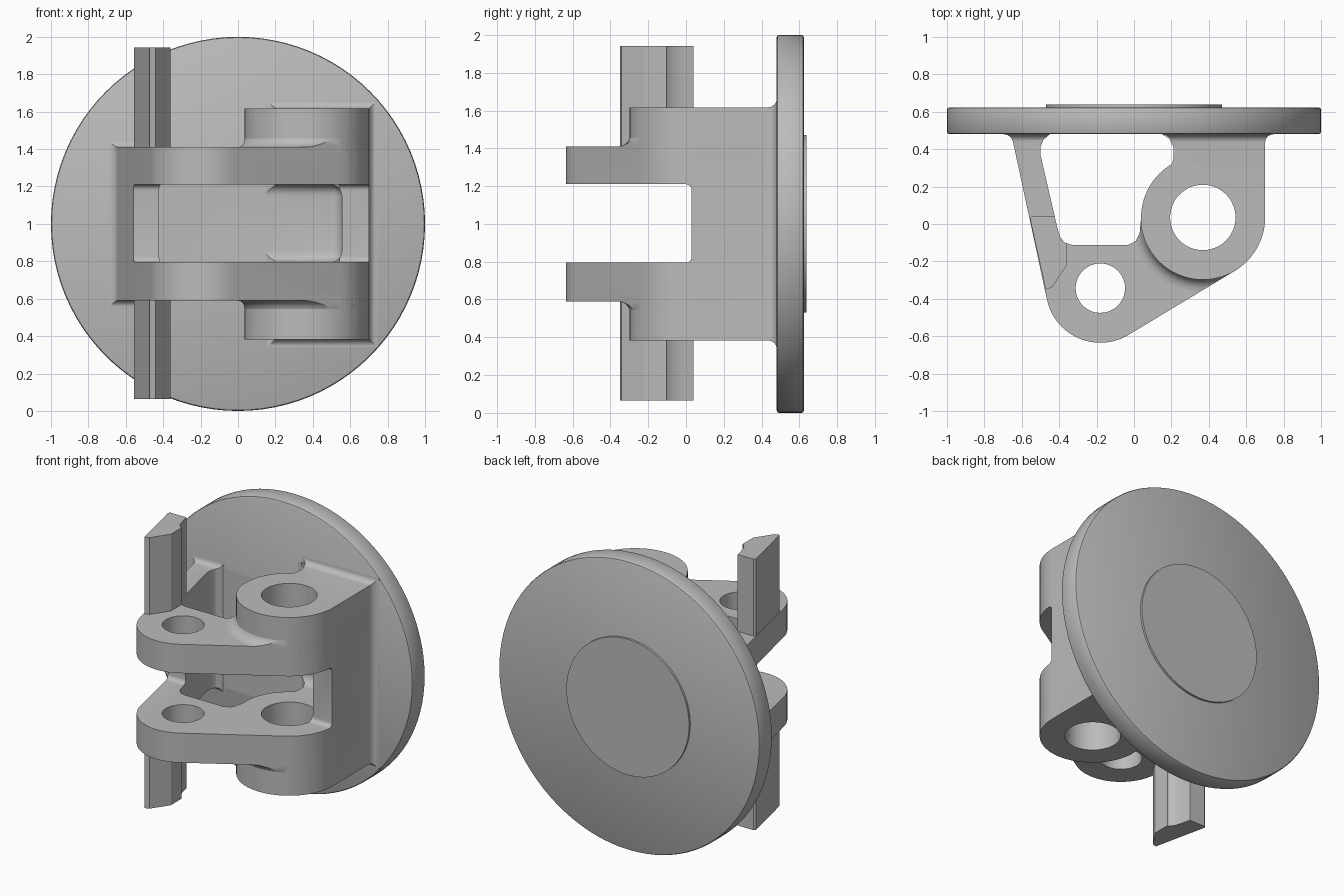
import bpy, bmesh, math
from mathutils import Vector
from mathutils.geometry import convex_hull_2d

if "Cube" in bpy.data.objects:
    bpy.data.objects.remove(bpy.data.objects["Cube"], do_unlink=True)

metal = bpy.data.materials.new("grey_metal")
metal.use_nodes = True
GREY = (0.5, 0.5, 0.5, 1)
metal.diffuse_color = GREY
metal.node_tree.nodes["Principled BSDF"].inputs["Base Color"].default_value = GREY

TOP, BACK = 1.0, 0.48        # mid height of the part, front face of the flange
PIN = (-0.18, -0.343, 0.292)  # small eye: x, y, radius
EYE = (0.368, 0.035, 0.333)   # large eye


def loft(name, rings):
    """Closed solid through matching rings of points."""
    bm = bmesh.new()
    loops = [[bm.verts.new(p) for p in ring] for ring in rings]
    n = len(loops[0])
    for a, b in zip(loops, loops[1:]):
        for i in range(n):
            j = (i + 1) % n
            bm.faces.new((a[i], a[j], b[j], b[i]))
    bm.faces.new(loops[0][::-1])
    bm.faces.new(loops[-1])
    bmesh.ops.recalc_face_normals(bm, faces=bm.faces)
    mesh = bpy.data.meshes.new(name)
    bm.to_mesh(mesh)
    bm.free()
    mesh.materials.append(metal)
    obj = bpy.data.objects.new(name, mesh)
    bpy.context.collection.objects.link(obj)
    return obj


def prism(name, pts, z0, z1):
    return loft(name, [[(x, y, z) for x, y in pts] for z in (z0, z1)])


def circle(x, y, r, n=64, a0=0, a1=360):
    count = n if a1 - a0 == 360 else n + 1
    return [(x + r * math.cos(a), y + r * math.sin(a)) for a in
            (math.radians(a0 + (a1 - a0) * i / n) for i in range(count))]


def hull(pts):
    return [pts[i] for i in convex_hull_2d([Vector(p) for p in pts])]


def apply(obj, mod):
    bpy.context.view_layer.objects.active = obj
    bpy.ops.object.modifier_apply(modifier=mod.name)


def combine(obj, other, operation):
    mod = obj.modifiers.new("combine", 'BOOLEAN')
    mod.operation, mod.object, mod.solver = operation, other, 'EXACT'
    apply(obj, mod)
    bpy.data.objects.remove(other, do_unlink=True)


def rounded_box(name, x0, x1, y0, y1, z0, z1, r):
    obj = prism(name, [(x0, y0), (x1, y0), (x1, y1), (x0, y1)], z0, z1)
    mod = obj.modifiers.new("round", 'BEVEL')
    mod.width, mod.segments = r, 5
    apply(obj, mod)
    return obj


def cove(r, steps=6):
    """Pairs of (distance to the wall, outward offset) along a concave fillet."""
    angles = [math.pi / 2 * i / steps for i in range(steps + 1)]
    return [(r * (1 - math.sin(a)), r * (1 - math.cos(a))) for a in angles]


def foot(name, x0, x1, half, r, slope=0):
    """Flared foot where an arm runs into the flange."""
    rings = []
    for d, o in cove(r) + [(-0.02, r)]:
        left = x0 - o + slope * max(d, 0)
        rings.append([(x, BACK - d, TOP + s) for x, s in
                      ((left, -half - o), (x1 + o, -half - o),
                       (x1 + o, half + o), (left, half + o))])
    return loft(name, rings)


def finish(obj):
    bpy.ops.object.select_all(action='DESELECT')
    obj.select_set(True)
    bpy.context.view_layer.objects.active = obj
    bpy.ops.object.shade_smooth_by_angle(angle=math.radians(30))


# Hinge arms: plate outline plus the taller large eye
outline = hull(circle(*PIN) + circle(*EYE) +
               [(-0.66, 0.5), (EYE[0] + EYE[2], 0.5)])
body = prism("hinge_bracket", outline, TOP - 0.41, TOP + 0.41)
eye = hull(circle(*EYE) + [(0.13, 0.5), (EYE[0] + EYE[2], 0.5)])
combine(body, prism("eye_block", eye, TOP - 0.617, TOP + 0.617), 'UNION')

# Fillet between the large eye and each plate
for side in (-1, 1):
    rings = [[(x, y, TOP + side * (0.41 + d)) for x, y in
              circle(EYE[0], EYE[1], EYE[2] - 0.003 + o)]
             for d, o in cove(0.065)]
    rings.append([(x, y, z - side * 0.03) for x, y, z in rings[-1]])
    fillet = loft("eye_fillet", rings)
    combine(fillet, prism("clip", outline, -1, 3), 'INTERSECT')
    combine(body, fillet, 'UNION')

# Flared feet on the flange
combine(body, foot("left_foot", -0.656, -0.47, 0.41, 0.04, 0.218), 'UNION')
combine(body, foot("right_foot", 0.2, EYE[0] + EYE[2], 0.617, 0.045), 'UNION')

# Upright stop bar on the thin arm
bar = [(-0.556, 0.03), (-0.545, 0.04), (-0.4, 0.04), (-0.36, -0.1),
       (-0.36, -0.22), (-0.44, -0.34), (-0.472, -0.35)]
combine(body, prism("stop_bar", bar, 0.065, 1.942), 'UNION')

# Window between the arms
window = [(-0.45, 0.48), (-0.485, 0.45), (-0.5, 0.41), (-0.5, 0.37),
          (-0.41, -0.02), (-0.395, -0.07), (-0.37, -0.1), (-0.33, -0.112),
          (-0.03, -0.112), (0.01, -0.09), (0.03, -0.05)]
window += circle(EYE[0], EYE[1], EYE[2] - 0.003, 16, 120, 180)[::-1]
window += [(0.212, 0.355), (0.212, 0.41), (0.19, 0.455), (0.15, 0.48)]
combine(body, prism("window_cut", window, -1, 3), 'DIFFERENCE')

# Slot that forks the bracket, and its deeper pocket
combine(body, rounded_box("slot_cut", -2, 2, -2, 0.03, 0.795, 1.21, 0.03),
        'DIFFERENCE')
combine(body, rounded_box("pocket_cut", -0.3, 0.555, -0.2, BACK, 0.795, 1.21, 0.06),
        'DIFFERENCE')

# Pin holes
for x, y, r in ((PIN[0], PIN[1], 0.132), (EYE[0], EYE[1], 0.175)):
    combine(body, prism("hole_cut", circle(x, y, r, 48), -1, 3), 'DIFFERENCE')
finish(body)


# Round flange with softened rims, and the raised pad on its back
def disc(name, steps):
    obj = loft(name, [[(x, y, z) for x, z in circle(0, TOP, r, 96)]
                      for y, r in steps])
    finish(obj)


disc("round_flange", [(BACK, 0.988), (0.484, 0.996), (0.492, 1.0),
                      (0.612, 1.0), (0.62, 0.996), (0.624, 0.988)])
disc("back_pad", [(0.6, 0.47), (0.638, 0.47)])
